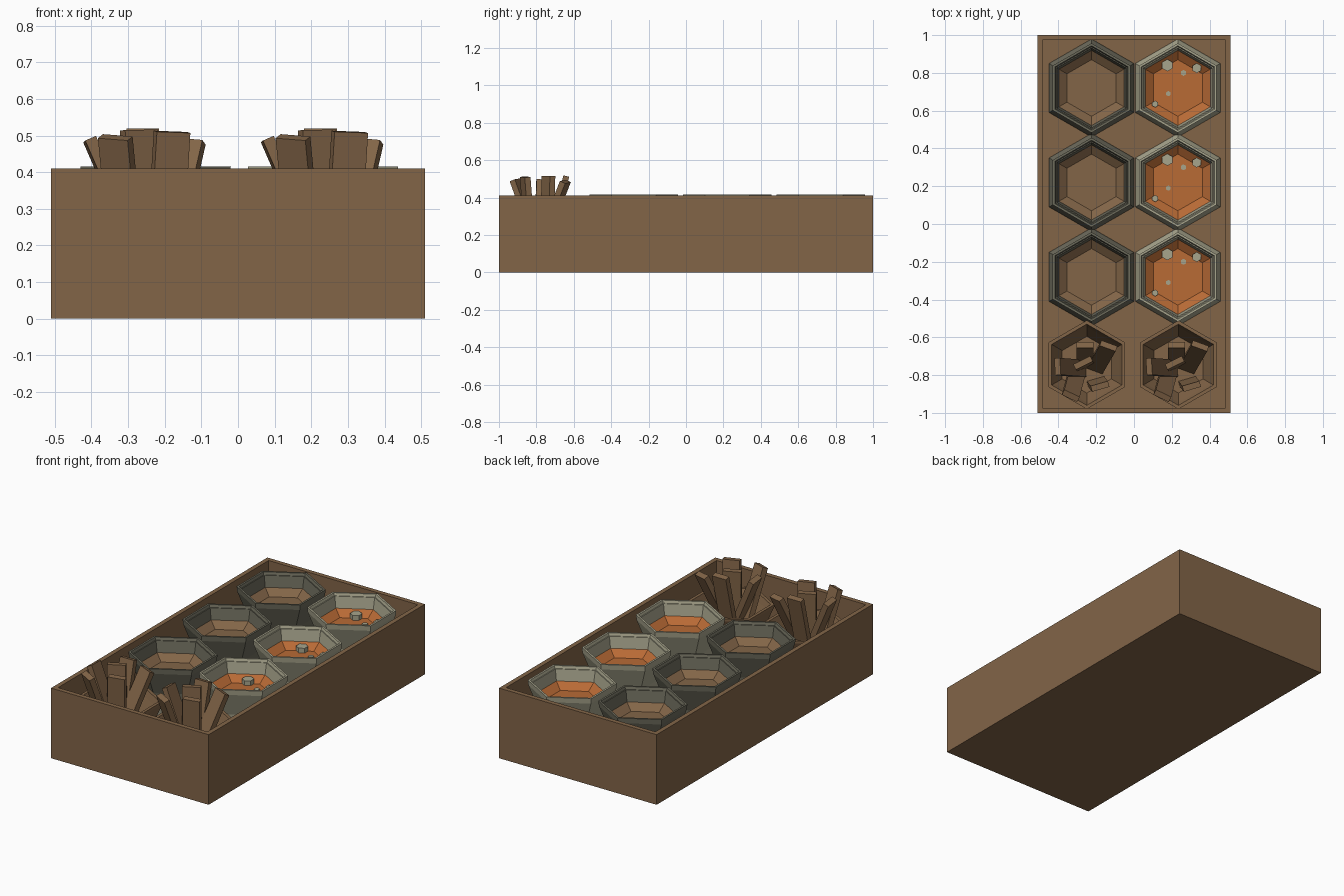
import bpy, bmesh, math
from mathutils import Vector, Matrix

if "Cube" in bpy.data.objects:
    bpy.data.objects.remove(bpy.data.objects["Cube"])


def material(name, rgb):
    m = bpy.data.materials.new(name)
    m.diffuse_color = (*rgb, 1)
    m.use_nodes = True
    m.node_tree.nodes["Principled BSDF"].inputs["Base Color"].default_value = m.diffuse_color
    return m


WOOD = material("brown wood", (0.225, 0.130, 0.064))
DARK = material("dark grey green", (0.150, 0.145, 0.105))
LIGHT = material("pale grey beige", (0.390, 0.375, 0.265))
ORANGE = material("orange", (0.480, 0.145, 0.036))


def finish(bm, name, mats):
    me = bpy.data.meshes.new(name)
    bmesh.ops.recalc_face_normals(bm, faces=bm.faces)
    bm.to_mesh(me)
    bm.free()
    for m in mats:
        me.materials.append(m)
    ob = bpy.data.objects.new(name, me)
    bpy.context.collection.objects.link(ob)
    return ob


def hex_lathe(name, centre, profile, mats, fill_from=None):
    """Six-sided turned shape; profile is (radius, z) from outer foot to inner floor.
    Bands from index fill_from on use the second material."""
    bm = bmesh.new()
    rings = []
    for r, z in profile:
        rings.append([bm.verts.new((centre[0] + r * math.sin(k * math.pi / 3),
                                    centre[1] + r * math.cos(k * math.pi / 3), z))
                      for k in range(6)])
    for i in range(len(rings) - 1):
        for k in range(6):
            n = (k + 1) % 6
            f = bm.faces.new((rings[i][k], rings[i][n], rings[i + 1][n], rings[i + 1][k]))
            f.material_index = int(fill_from is not None and i >= fill_from)
    f = bm.faces.new(rings[-1])
    f.material_index = int(fill_from is not None)
    bm.faces.new(rings[0])
    return finish(bm, name, mats)


# open crate
bm = bmesh.new()
bmesh.ops.create_cube(bm, size=1, matrix=Matrix.Translation((0, 0, 0.205))
                      @ Matrix.Diagonal((1.02, 2.0, 0.41, 1)))
top = [f for f in bm.faces if f.normal.z > 0.9]
bmesh.ops.inset_region(bm, faces=top, thickness=0.038)
inner = bmesh.ops.extrude_discrete_faces(bm, faces=top)["faces"]
bmesh.ops.translate(bm, verts=list(inner[0].verts), vec=(0, 0, -0.38))
finish(bm, "crate", [WOOD])

# hourglass bowls: flared foot, narrow waist, rimmed dish with a filling
BOWL = [(0.262, 0.02), (0.255, 0.05), (0.175, 0.20), (0.180, 0.25), (0.234, 0.385),
        (0.237, 0.415), (0.224, 0.415), (0.218, 0.400), (0.212, 0.400), (0.199, 0.335),
        (0.150, 0.300)]
for y in (0.72, 0.22, -0.28):
    hex_lathe("dark_bowl", (-0.225, y), BOWL, [DARK, WOOD], 9)
    hex_lathe("light_bowl", (0.232, y), BOWL, [LIGHT, ORANGE], 9)
    # lumps in the orange filling
    for dx, dy, r in ((-0.055, 0.12, 0.032), (0.10, 0.105, 0.026),
                      (-0.12, -0.085, 0.018), (0.03, 0.08, 0.016), (-0.05, -0.03, 0.014)):
        z = 0.328 if abs(dx) + abs(dy) > 0.15 else 0.307
        hex_lathe("lump", (0.232 + dx, y + dy), [(r, z - 0.03), (r, z)], [LIGHT])

# wooden cups with planks standing in them
CUP = [(0.235, 0.02), (0.17, 0.12), (0.19, 0.20), (0.234, 0.30), (0.235, 0.315),
       (0.215, 0.315), (0.200, 0.28), (0.150, 0.18)]
# top point, base point (relative to the cup), turn in degrees, width
PLANKS = [
    ((-0.01, 0.105, 0.515), (-0.01, 0.02, 0.18), 0, 0.09),
    ((0.115, 0.10, 0.485), (0.045, -0.02, 0.18), -18, 0.09),
    ((-0.02, 0.01, 0.515), (-0.01, 0.00, 0.18), 26, 0.10),
    ((-0.155, -0.01, 0.49), (-0.02, -0.02, 0.18), 95, 0.09),
    ((-0.085, -0.165, 0.495), (-0.055, -0.05, 0.18), -27, 0.09),
    ((0.07, -0.115, 0.51), (0.05, -0.09, 0.18), 16, 0.095),
]
for cx in (-0.25, 0.235):
    cy = -0.745
    hex_lathe("cup", (cx, cy), CUP, [WOOD])
    for t, b, turn, w in PLANKS:
        t, b = Vector(t), Vector(b)
        up = (t - b).normalized()
        a = math.radians(turn)
        side = Vector((math.cos(a), math.sin(a), 0))
        side = (side - up * side.dot(up)).normalized()
        rot = Matrix((side, up.cross(side), up)).transposed().to_4x4()
        mid = (t + b) / 2 + Vector((cx, cy, 0))
        bm = bmesh.new()
        bmesh.ops.create_cube(bm, size=1, matrix=Matrix.Translation(mid) @ rot
                              @ Matrix.Diagonal((w, 0.032, (t - b).length, 1)))
        finish(bm, "plank", [WOOD])
